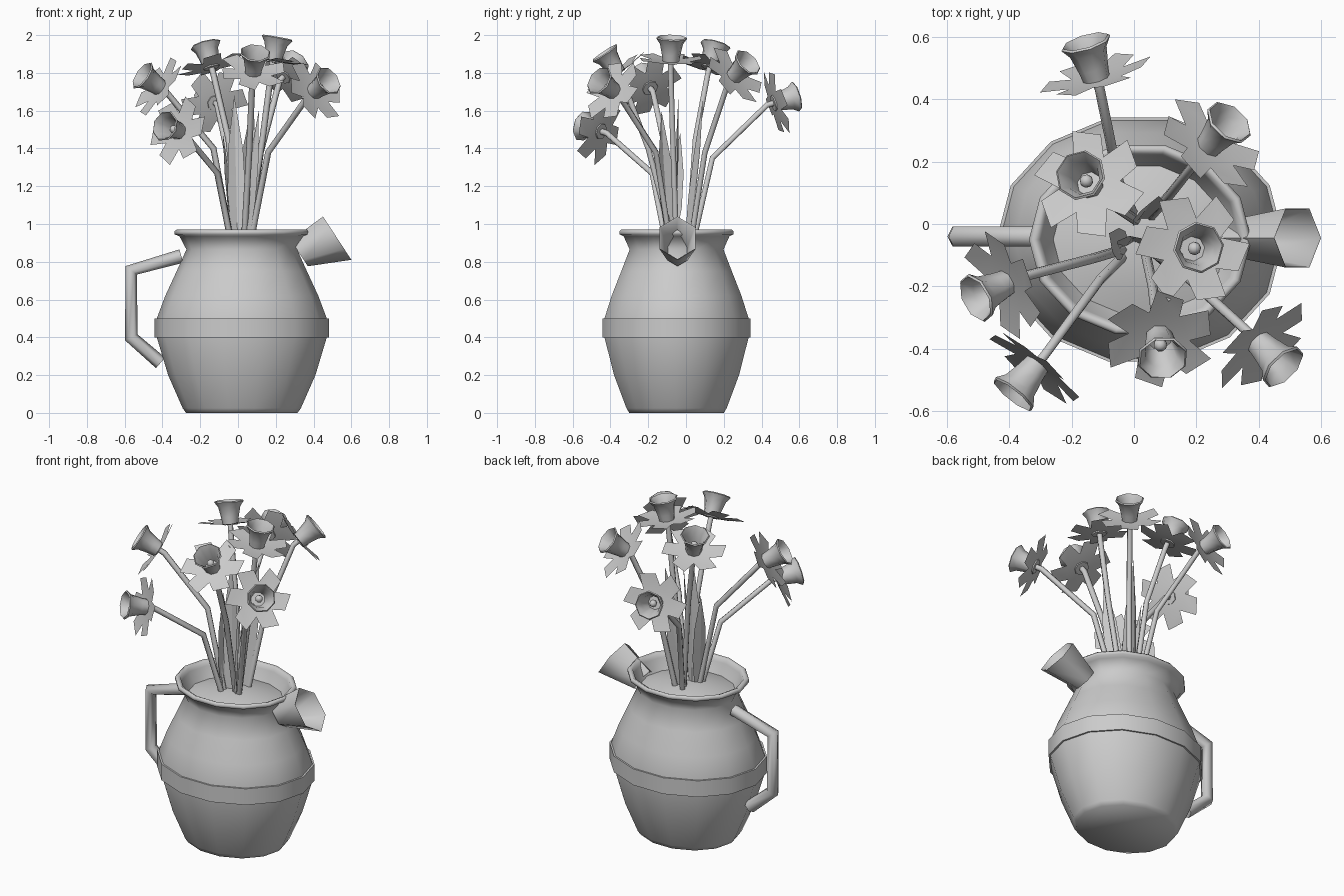
import bpy, bmesh, math
from mathutils import Vector, Matrix

if "Cube" in bpy.data.objects:
    bpy.data.objects.remove(bpy.data.objects["Cube"])

grey = bpy.data.materials.new("plain_grey")
grey.diffuse_color = (0.6, 0.6, 0.6, 1)
grey.use_nodes = True
grey.node_tree.nodes["Principled BSDF"].inputs["Base Color"].default_value = grey.diffuse_color


def finish(bm, name, smooth=40, recalc=True):
    if recalc:
        bmesh.ops.recalc_face_normals(bm, faces=bm.faces)
    mesh = bpy.data.meshes.new(name)
    bm.to_mesh(mesh)
    bm.free()
    mesh.materials.append(grey)
    ob = bpy.data.objects.new(name, mesh)
    bpy.context.collection.objects.link(ob)
    bpy.ops.object.select_all(action='DESELECT')
    bpy.context.view_layer.objects.active = ob
    ob.select_set(True)
    bpy.ops.object.shade_smooth_by_angle(angle=math.radians(smooth))
    return ob


def bridge(bm, a, b):
    n = len(a)
    for i in range(n):
        j = (i + 1) % n
        bm.faces.new((a[i], a[j], b[j], b[i]))


def lathe(bm, profile, sides, mat=Matrix(), cap=False, cap_end=False):
    """Rings of (radius, height) around local z, placed by mat."""
    rings = []
    for r, z in profile:
        rings.append([bm.verts.new(mat @ Vector((r * math.cos(math.tau * i / sides),
                                                 r * math.sin(math.tau * i / sides), z)))
                      for i in range(sides)])
    for a, b in zip(rings, rings[1:]):
        bridge(bm, a, b)
    if cap:
        bm.faces.new(rings[0])
    if cap_end:
        bm.faces.new(rings[-1])


def tube(name, path, radius, sides=6):
    """Mitred tube along a polyline."""
    pts = [Vector(p) for p in path]
    bm = bmesh.new()
    rings = []
    side = None
    for i, p in enumerate(pts):
        d_in = (p - pts[max(i - 1, 0)]).normalized()
        d_out = (pts[min(i + 1, len(pts) - 1)] - p).normalized()
        t = (d_in + d_out).normalized()
        if side is None:
            side = t.cross(Vector((0.0, 1.0, 0.0))).normalized()
        side = (side - t * side.dot(t)).normalized()
        other = t.cross(side)
        rings.append([bm.verts.new(p + radius * (side * math.cos(math.tau * k / sides)
                                                 + other * math.sin(math.tau * k / sides)))
                      for k in range(sides)])
    for a, b in zip(rings, rings[1:]):
        bridge(bm, a, b)
    bm.faces.new(rings[0])
    bm.faces.new(rings[-1])
    return finish(bm, name, 75)


def frame(origin, direction, spin=0.0):
    q = Vector(direction).to_track_quat('Z', 'Y').to_matrix().to_4x4()
    return Matrix.Translation(origin) @ q @ Matrix.Rotation(spin, 4, 'Z')


# Jug body with its rolled rim and inner wall
oval = Matrix.Translation((0.02, -0.05, 0)) @ Matrix.Diagonal((1, 0.87, 1, 1))
bm = bmesh.new()
lathe(bm, [(0.295, 0), (0.313, 0.025), (0.39, 0.2), (0.45, 0.4), (0.45, 0.5),
           (0.405, 0.62), (0.345, 0.75), (0.293, 0.865), (0.33, 0.935),
           (0.355, 0.945), (0.357, 0.96), (0.345, 0.971), (0.325, 0.962), (0.318, 0.94),
           (0.275, 0.87)], 14, oval, cap=True)
finish(bm, "jug_body", 85)

# Belt around the widest part
bm = bmesh.new()
lathe(bm, [(0.448, 0.4), (0.461, 0.4), (0.461, 0.5), (0.448, 0.5)], 14, oval)
finish(bm, "belt", 40)

# Mounded filling inside the neck
bm = bmesh.new()
lathe(bm, [(0.285, 0.875), (0.2, 0.9), (0.08, 0.92)], 14, oval, cap_end=True)
finish(bm, "filling")

# Open six-sided spout
bm = bmesh.new()
lip, root = Vector((0.525, -0.045, 0.925)), Vector((0.325, -0.045, 0.845))
axis = Vector((0.84, 0, 0.55)).normalized()
up = Vector((-axis.z, 0, axis.x))
rings = []
for c, r in ((root, 0.082), (lip, 0.137), (lip - axis * 0.004, 0.13), (root, 0.074)):
    rings.append([bm.verts.new(c + up * r * math.cos(k * math.tau / 6)
                               + Vector((0, 0.8 * r * math.sin(k * math.tau / 6), 0)))
                  for k in range(6)])
for a, b in zip(rings, rings[1:]):
    bridge(bm, a, b)
finish(bm, "spout", 70)

# Handle
tube("handle", [(-0.30, -0.04, 0.83), (-0.565, -0.04, 0.755),
                (-0.565, -0.04, 0.40), (-0.41, -0.04, 0.265)], 0.037)


def flower(n, centre, mouth, bend, foot):
    c = Vector(centre)
    d = (Vector(mouth) - c).normalized()
    m = frame(c, d, n * 0.7)

    # Trumpet with an inner wall
    bm = bmesh.new()
    lathe(bm, [(0.043, -0.005), (0.05, 0.04), (0.062, 0.095), (0.083, 0.125), (0.077, 0.131),
               (0.056, 0.095), (0.04, 0.015)], 8, m, cap=True, cap_end=True)
    finish(bm, f"trumpet_{n}", 55)

    # Stamen knob
    bm = bmesh.new()
    bmesh.ops.create_uvsphere(bm, u_segments=8, v_segments=6, radius=0.022,
                              matrix=m @ Matrix.Translation((0, 0, 0.05)))
    lathe(bm, [(0.008, 0.0), (0.008, 0.045)], 6, m)
    finish(bm, f"stamen_{n}")

    # Six broad petals in one star-shaped sheet
    bm = bmesh.new()
    hub = bm.verts.new(m @ Vector((0, 0, 0)))
    edge = []
    for k in range(6):
        for deg, r, z in ((0, 0.1, 0.004), (13, 0.165, 0.016), (44, 0.187, 0.016)):
            a = math.radians(60 * k + deg)
            edge.append(bm.verts.new(m @ Vector((r * math.cos(a), r * math.sin(a), z))))
    for k in range(6):
        e = [edge[(3 * k + j) % 18] for j in range(4)]
        bm.faces.new((hub, e[0], e[3]))
        bm.faces.new(e)
    finish(bm, f"petals_{n}", 40, recalc=False)

    # Bent stem
    tube(f"stem_{n}", [foot, bend, c - d * 0.04, c], 0.0165)


flowers = [  # petal centre, trumpet mouth, stem bend, stem foot
    ((0.185, -0.08, 1.86), (0.21, -0.075, 2.0), (0.13, -0.07, 1.45), (0.04, -0.05, 0.87)),
    ((-0.14, 0.125, 1.83), (-0.175, 0.16, 1.96), (-0.05, 0.05, 1.45), (0.01, 0.01, 0.87)),
    ((-0.41, -0.19, 1.72), (-0.51, -0.24, 1.79), (-0.13, -0.11, 1.40), (-0.03, -0.08, 0.87)),
    ((-0.31, -0.45, 1.49), (-0.39, -0.55, 1.52), (-0.11, -0.18, 1.27), (-0.03, -0.10, 0.87)),
    ((0.40, -0.38, 1.70), (0.48, -0.46, 1.76), (0.16, -0.16, 1.38), (0.06, -0.08, 0.87)),
    ((0.24, 0.25, 1.78), (0.30, 0.32, 1.85), (0.12, 0.10, 1.38), (0.05, 0.02, 0.87)),
    ((0.08, -0.36, 1.80), (0.09, -0.42, 1.89), (0.06, -0.20, 1.40), (0.03, -0.06, 0.87)),
    ((-0.12, 0.465, 1.64), (-0.15, 0.565, 1.67), (-0.05, 0.14, 1.35), (0.0, 0.03, 0.87)),
]
for n, spec in enumerate(flowers):
    flower(n + 1, *spec)

# Pointed leaf blades, folded along the midrib
leaves = [((0.02, 0.0, 0.87), (0.08, 0.09, 1.66), 0.4), ((0.0, -0.07, 0.87), (-0.02, -0.04, 1.68), 0.1),
          ((-0.02, -0.09, 0.87), (-0.08, -0.03, 1.48), 1.3), ((0.04, -0.08, 0.87), (0.11, -0.13, 1.60), 2.2)]
for n, (foot, tip, turn) in enumerate(leaves):
    foot, tip = Vector(foot), Vector(tip)
    side = Vector((math.cos(turn), math.sin(turn), 0))
    fold = Vector((-side.y, side.x, 0)) * 0.012
    bm = bmesh.new()
    rows = []
    for t, w in ((0, 0.025), (0.35, 0.048), (0.65, 0.04)):
        p = foot.lerp(tip, t)
        rows.append([bm.verts.new(p - side * w), bm.verts.new(p + fold), bm.verts.new(p + side * w)])
    for a, b in zip(rows, rows[1:]):
        for j in (0, 1):
            bm.faces.new((a[j], a[j + 1], b[j + 1], b[j]))
    end = bm.verts.new(tip)
    for j in (0, 1):
        bm.faces.new((rows[-1][j], rows[-1][j + 1], end))
    finish(bm, f"leaf_{n + 1}", 30)
